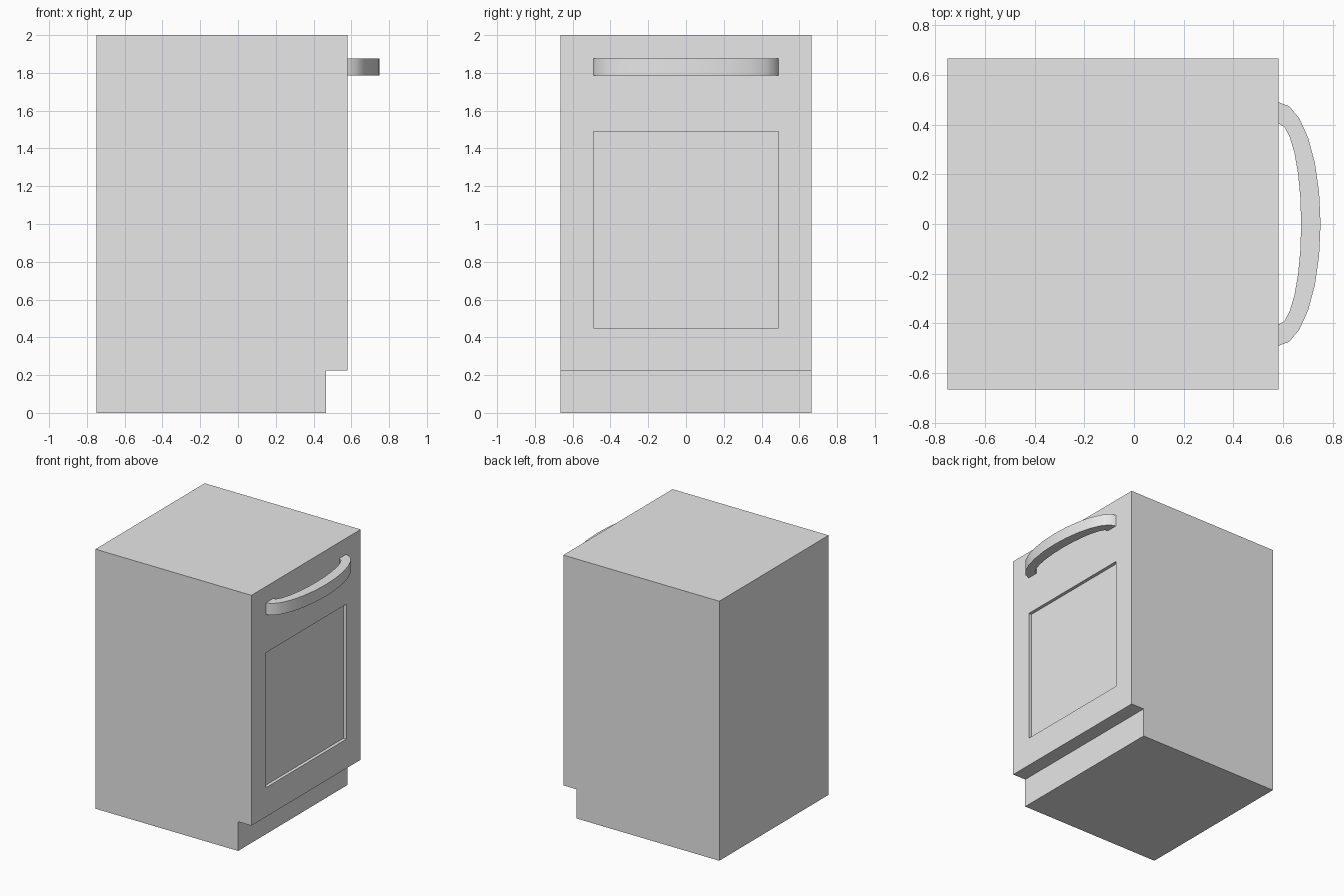
import bpy
import bmesh
from math import sin, cos, pi

if "Cube" in bpy.data.objects:
    bpy.data.objects.remove(bpy.data.objects["Cube"], do_unlink=True)

# Single grey finish
GREY = (0.8, 0.8, 0.8, 1)
grey = bpy.data.materials.new("light_grey")
grey.use_nodes = True
grey.diffuse_color = GREY
grey.node_tree.nodes["Principled BSDF"].inputs["Base Color"].default_value = GREY


def extruded(profile, direction):
    """Closed prism made by sweeping a flat profile along a direction."""
    bm = bmesh.new()
    base = bm.faces.new([bm.verts.new(p) for p in profile])
    ext = bmesh.ops.extrude_face_region(bm, geom=[base], use_keep_orig=True)
    moved = [g for g in ext["geom"] if isinstance(g, bmesh.types.BMVert)]
    bmesh.ops.translate(bm, verts=moved, vec=direction)
    bmesh.ops.recalc_face_normals(bm, faces=bm.faces)
    return bm


def add_object(name, bm):
    mesh = bpy.data.meshes.new(name)
    bm.to_mesh(mesh)
    bm.free()
    mesh.materials.append(grey)
    obj = bpy.data.objects.new(name, mesh)
    bpy.context.collection.objects.link(obj)
    return obj


BACK, FRONT, KICK = -0.75, 0.58, 0.467
HALF, KICK_TOP, TOP = 0.665, 0.225, 2.0

# Cabinet: side outline with a toe kick, swept across the width
outline = [(BACK, 0), (KICK, 0), (KICK, KICK_TOP),
           (FRONT, KICK_TOP), (FRONT, TOP), (BACK, TOP)]
bm = extruded([(x, -HALF, z) for x, z in outline], (0, 2 * HALF, 0))

# Door panel: inset the door face, then push the panel in
door = max(bm.faces, key=lambda f: f.calc_center_median().x)
bmesh.ops.inset_individual(bm, faces=[door], thickness=0.17)
for v in door.verts:
    v.co.y = 0.49 if v.co.y > 0 else -0.49
    v.co.z = 1.49 if v.co.z > 1 else 0.45
panel = bmesh.ops.extrude_face_region(bm, geom=[door])
bmesh.ops.translate(bm, vec=(-0.025, 0, 0),
                    verts=[g for g in panel["geom"] if isinstance(g, bmesh.types.BMVert)])
if door.is_valid:
    bmesh.ops.delete(bm, geom=[door], context="FACES_ONLY")
bmesh.ops.recalc_face_normals(bm, faces=bm.faces)
add_object("cabinet", bm)


# Handle: bowed bar between two half ellipses
def half_ellipse(depth, half_width, z, steps=12):
    angles = [pi * i / steps for i in range(steps + 1)]
    return [(FRONT + depth * sin(a), -half_width * cos(a), z) for a in angles]


outer = half_ellipse(0.17, 0.49, 1.785)
inner = half_ellipse(0.092, 0.405, 1.785)
handle = add_object("handle", extruded(outer + inner[::-1], (0, 0, 0.09)))
bpy.ops.object.select_all(action="DESELECT")
handle.select_set(True)
bpy.context.view_layer.objects.active = handle
bpy.ops.object.shade_smooth_by_angle(angle=pi / 6)
